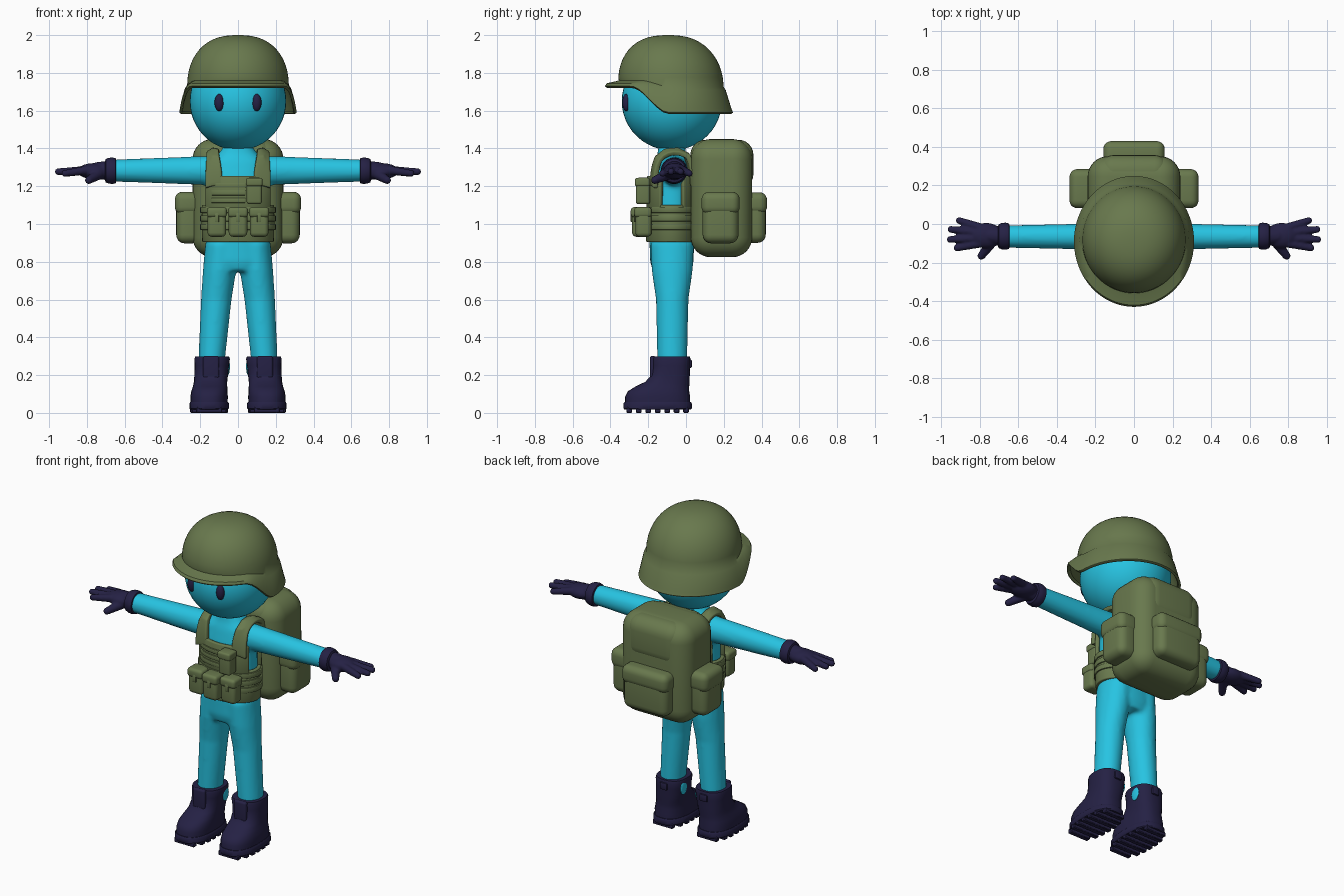
import bpy, bmesh
from math import sin, cos, pi, radians
from mathutils import Vector, Matrix

cube = bpy.data.objects.get("Cube")
if cube:
    bpy.data.objects.remove(cube)


def material(name, rgb):
    m = bpy.data.materials.new(name)
    m.use_nodes = True
    m.diffuse_color = (*rgb, 1)
    bsdf = m.node_tree.nodes["Principled BSDF"]
    bsdf.inputs["Base Color"].default_value = (*rgb, 1)
    bsdf.inputs["Roughness"].default_value = 0.8
    return m


CYAN = material("cyan", (0.02, 0.55, 0.76))
OLIVE = material("olive green", (0.14, 0.19, 0.075))
NAVY = material("dark navy", (0.018, 0.015, 0.058))


def finish(bm, name, mat, voxel=0, thick=0, subdiv=0):
    bmesh.ops.recalc_face_normals(bm, faces=bm.faces)
    me = bpy.data.meshes.new(name)
    bm.to_mesh(me)
    bm.free()
    ob = bpy.data.objects.new(name, me)
    bpy.context.collection.objects.link(ob)
    me.materials.append(mat)
    bpy.ops.object.select_all(action="DESELECT")
    ob.select_set(True)
    bpy.context.view_layer.objects.active = ob
    bpy.ops.object.shade_smooth_by_angle(angle=radians(40))
    if voxel:
        mod = ob.modifiers.new("blend", "REMESH")
        mod.mode, mod.voxel_size, mod.use_smooth_shade = "VOXEL", voxel, True
        mod = ob.modifiers.new("soften", "SMOOTH")
        mod.factor, mod.iterations = 0.5, 6
    if thick:
        mod = ob.modifiers.new("thickness", "SOLIDIFY")
        mod.thickness, mod.offset = thick, 0
        mod = ob.modifiers.new("soft edge", "BEVEL")
        mod.width, mod.segments = thick * 0.25, 2
    if subdiv:
        ob.modifiers.new("round", "SUBSURF").levels = subdiv
    return ob


def skin(bm, rings, closed=True, caps=True):
    rows = [[bm.verts.new(p) for p in ring] for ring in rings]
    n = len(rows[0])
    for lo, hi in zip(rows, rows[1:]):
        for i in range(n if closed else n - 1):
            j = (i + 1) % n
            bm.faces.new((lo[i], lo[j], hi[j], hi[i]))
    if caps:
        bm.faces.new(rows[0])
        bm.faces.new(rows[-1])


def oval(cx, cy, z, rx, ry, p=2, n=32):
    pts = []
    for i in range(n):
        c, s = cos(2 * pi * i / n), sin(2 * pi * i / n)
        k = (abs(c) ** p + abs(s) ** p) ** (-1 / p)
        pts.append((cx + rx * c * k, cy + ry * s * k, z))
    return pts


def oval_x(x, cy, cz, ry, rz):
    return [(x, y, z) for y, z, _ in oval(cy, cz, 0, ry, rz)]


def ball(bm, c, r, n=20):
    m = Matrix.Translation(c) @ Matrix.Diagonal((*r, 1))
    bmesh.ops.create_uvsphere(bm, u_segments=n * 2, v_segments=n, radius=1, matrix=m)


def limb(bm, a, b, r0, r1, steps=9):
    a, b = Vector(a), Vector(b)
    for i in range(steps):
        t = i / (steps - 1)
        r = r0 + (r1 - r0) * t
        ball(bm, a.lerp(b, t), (r, r, r), 8)


def soft_box(name, c, size, r, mat, segs=4):
    bm = bmesh.new()
    m = Matrix.Translation(c) @ Matrix.Diagonal((*size, 1))
    bmesh.ops.create_cube(bm, size=1, matrix=m)
    bmesh.ops.bevel(bm, geom=bm.edges[:], offset=r, segments=segs, profile=0.5,
                    affect="EDGES", clamp_overlap=True)
    return finish(bm, name, mat)


def wrap(name, a0, a1, rows, thick, n=32):
    """Curved cloth panel around the torso; angles in degrees, -90 is the front."""
    bm = bmesh.new()
    full = a1 - a0 >= 360
    cols = [radians(a0 + (a1 - a0) * i / n) for i in range(n if full else n + 1)]
    skin(bm, [[(rx * cos(a), -0.075 + ry * sin(a), z) for a in cols]
              for z, rx, ry in rows], full, False)
    return finish(bm, name, OLIVE, thick=thick)


# Body: torso, legs and arms blended into one skin
bm = bmesh.new()
skin(bm, [oval(0, -0.075, z, rx, ry, 2.3) for z, rx, ry in (
    (0.75, 0.13, 0.1), (0.8, 0.172, 0.115), (0.9, 0.168, 0.118), (1.1, 0.165, 0.108),
    (1.25, 0.165, 0.105), (1.33, 0.15, 0.09), (1.375, 0.1, 0.075), (1.42, 0.07, 0.07))])
for s in (1, -1):
    skin(bm, [oval(s * cx, -0.073, z, rx, ry) for z, cx, rx, ry in (
        (0.2, 0.14, 0.07, 0.076), (0.3, 0.138, 0.071, 0.08), (0.6, 0.115, 0.081, 0.086),
        (0.75, 0.098, 0.088, 0.108), (0.9, 0.085, 0.088, 0.116))])
    skin(bm, [oval_x(s * x, -0.065, 1.283, ry, rz) for x, ry, rz in (
        (0.08, 0.075, 0.08), (0.3, 0.066, 0.072), (0.67, 0.058, 0.058))])
finish(bm, "body", CYAN, voxel=0.012)

# Head and eyes
bm = bmesh.new()
ball(bm, (0, -0.075, 1.65), (0.255, 0.265, 0.26), 24)
finish(bm, "head", CYAN)
for s, side in ((1, "left"), (-1, "right")):
    bm = bmesh.new()
    ball(bm, (s * 0.099, -0.315, 1.643), (0.025, 0.022, 0.046), 12)
    finish(bm, side + "_eye", NAVY)


# Helmet: dome over a flared rim that is raised at the front
def helmet_ring(rx, ry, cy, z_of, n=64):
    ring = []
    for i in range(n):
        a = 2 * pi * i / n
        t = min(max(-sin(a) / 0.6, 0), 1)
        ring.append((rx * cos(a), cy + ry * sin(a), z_of(t * t * (3 - 2 * t))))
    return ring


rings = [helmet_ring(0.300, 0.328, -0.09, lambda t: 1.582 + 0.138 * t),
         helmet_ring(0.311, 0.339, -0.09, lambda t: 1.590 + 0.140 * t),
         helmet_ring(0.307, 0.330, -0.09, lambda t: 1.612 + 0.133 * t),
         helmet_ring(0.284, 0.290, -0.08, lambda t: 1.710 + 0.046 * t),
         helmet_ring(0.270, 0.278, -0.078, lambda t: 1.725 + 0.036 * t)]
for k in range(1, 13):
    a = pi / 2 * k / 12.4
    r = cos(a) ** 0.8
    rings.append(helmet_ring(0.268 * r, 0.278 * r, -0.08 - 0.015 * sin(a),
                             lambda t: 1.745 + 0.255 * sin(a)))
bm = bmesh.new()
skin(bm, rings, caps=False)
bm.faces.new([v for v in bm.verts if v.is_boundary][-64:])
ob = finish(bm, "helmet", OLIVE)
mod = ob.modifiers.new("thickness", "SOLIDIFY")
mod.thickness, mod.offset = 0.015, -1

# Vest: waist band, chest and back panels, webbing
wrap("vest_waist", 0, 360, ((0.905, 0.178, 0.125), (1.0, 0.182, 0.126), (1.1, 0.18, 0.122)), 0.022, 48)
for z in (0.985, 1.03, 1.075):
    wrap("waist_webbing", 0, 360, ((z - 0.016, 0.194, 0.136), (z + 0.016, 0.194, 0.136)), 0.012, 48)
for name, mid in (("vest_front", -90), ("vest_back", 90)):
    wrap(name, mid - 64, mid + 64, ((1.08, 0.183, 0.123), (1.18, 0.183, 0.121), (1.255, 0.18, 0.118)), 0.025)
for z in (1.125, 1.165, 1.205):
    wrap("chest_webbing", -137, -78, ((z - 0.013, 0.19, 0.135), (z + 0.013, 0.19, 0.135)), 0.012)

# Shoulder straps arching from chest to back
for s, side in ((1, "left"), (-1, "right")):
    bm = bmesh.new()
    path = ((0.127, -0.172, 1.2, 0.045), (0.128, -0.168, 1.29, 0.042), (0.130, -0.147, 1.35, 0.034),
            (0.132, -0.105, 1.383, 0.03), (0.132, -0.045, 1.388, 0.03), (0.13, 0.005, 1.365, 0.035),
            (0.125, 0.03, 1.3, 0.04), (0.12, 0.035, 1.2, 0.045))
    skin(bm, [[(s * (x - w), y - 0.008, z), (s * x, y, z + 0.004), (s * (x + w), y + 0.01, z - 0.012)]
              for x, y, z, w in path], False, False)
    finish(bm, side + "_shoulder_strap", OLIVE, thick=0.03, subdiv=1)

# Vest pouches with flaps, and the chest pouch
for x, y in ((-0.112, -0.225), (0, -0.243), (0.112, -0.225)):
    soft_box("ammo_pouch", (x, y, 1.005), (0.098, 0.085, 0.145), 0.022, OLIVE)
    soft_box("ammo_pouch_flap", (x, y - 0.003, 1.062), (0.106, 0.093, 0.055), 0.018, OLIVE)
    soft_box("ammo_pouch_tab", (x, y - 0.044, 1.035), (0.022, 0.012, 0.05), 0.004, OLIVE, 2)
soft_box("chest_pouch", (0.086, -0.228, 1.175), (0.08, 0.075, 0.14), 0.014, OLIVE)
soft_box("chest_pouch_flap", (0.086, -0.231, 1.222), (0.087, 0.08, 0.045), 0.012, OLIVE)

# Backpack with rear and side pockets
soft_box("backpack", (0, 0.188, 1.137), (0.48, 0.325, 0.625), 0.105, OLIVE, 8)
soft_box("backpack_lid", (0, 0.19, 1.315), (0.37, 0.334, 0.262), 0.08, OLIVE, 6)
soft_box("rear_pocket", (0, 0.36, 1.03), (0.305, 0.125, 0.26), 0.045, OLIVE, 5)
soft_box("rear_pocket_flap", (0, 0.363, 1.11), (0.317, 0.132, 0.115), 0.04, OLIVE, 5)
for s, side in ((1, "left"), (-1, "right")):
    soft_box(side + "_pocket", (s * 0.262, 0.183, 1.03), (0.13, 0.19, 0.265), 0.045, OLIVE, 5)
    soft_box(side + "_pocket_flap", (s * 0.265, 0.183, 1.11), (0.138, 0.202, 0.12), 0.04, OLIVE, 5)

for s, side in ((1, "left"), (-1, "right")):
    # Glove: palm, four fingers and thumb blended, plus a rolled cuff
    bm = bmesh.new()
    ball(bm, (s * 0.765, -0.06, 1.28), (0.085, 0.066, 0.042))
    limb(bm, (s * 0.67, -0.062, 1.283), (s * 0.74, -0.06, 1.283), 0.054, 0.046)
    for x, y, z, base in ((0.905, 0.018, 1.268, -0.018), (0.948, -0.028, 1.277, -0.045),
                          (0.952, -0.08, 1.277, -0.073), (0.917, -0.124, 1.268, -0.1)):
        limb(bm, (s * 0.8, base, 1.285), (s * x, y, z), 0.024, 0.0185, 12)
    limb(bm, (s * 0.735, -0.09, 1.265), (s * 0.79, -0.165, 1.232), 0.03, 0.021, 10)
    finish(bm, side + "_glove", NAVY, voxel=0.006)
    bm = bmesh.new()
    skin(bm, [oval_x(s * x, -0.063, 1.282, r, r) for x, r in (
        (0.645, 0.058), (0.648, 0.066), (0.665, 0.07), (0.685, 0.068), (0.7, 0.062), (0.705, 0.05))])
    finish(bm, side + "_glove_cuff", NAVY)

    # Boot upper, sole, treads, tongue and pull tab
    bm = bmesh.new()
    skin(bm, [oval(s * cx, cy, z, rx, ry, 2.6) for z, cx, cy, rx, ry in (
        (0.04, 0.153, -0.15, 0.098, 0.172), (0.085, 0.153, -0.15, 0.099, 0.172),
        (0.115, 0.151, -0.145, 0.096, 0.162), (0.14, 0.148, -0.125, 0.091, 0.142),
        (0.165, 0.145, -0.098, 0.088, 0.117), (0.2, 0.142, -0.082, 0.089, 0.102),
        (0.25, 0.139, -0.078, 0.091, 0.1), (0.285, 0.137, -0.078, 0.094, 0.102),
        (0.298, 0.137, -0.078, 0.09, 0.098))])
    finish(bm, side + "_boot", NAVY)
    bm = bmesh.new()
    skin(bm, [oval(s * 0.153, -0.15, z, 0.1 + d, 0.176 + d, 2.6) for z, d in (
        (0.018, 0), (0.024, 0.005), (0.05, 0.005), (0.057, 0))])
    finish(bm, side + "_sole", NAVY)
    for i in range(7):
        y = -0.3 + i * 0.05
        width = 0.2 * (1 - abs((y + 0.15) / 0.18) ** 2.6) ** (1 / 2.6)
        soft_box(side + "_tread", (s * 0.153, y, 0.015), (width, 0.03, 0.03), 0.004, NAVY, 1)
    soft_box(side + "_boot_tongue", (s * 0.142, -0.176, 0.228), (0.085, 0.03, 0.148), 0.012, NAVY)
    soft_box(side + "_pull_tab", (s * 0.138, 0.022, 0.26), (0.05, 0.018, 0.045), 0.007, NAVY, 2)

    # Trouser patch showing through the inner boot shaft
    bm = bmesh.new()
    ball(bm, (s * 0.051, -0.05, 0.245), (0.008, 0.03, 0.042), 12)
    finish(bm, side + "_trouser_patch", CYAN)
